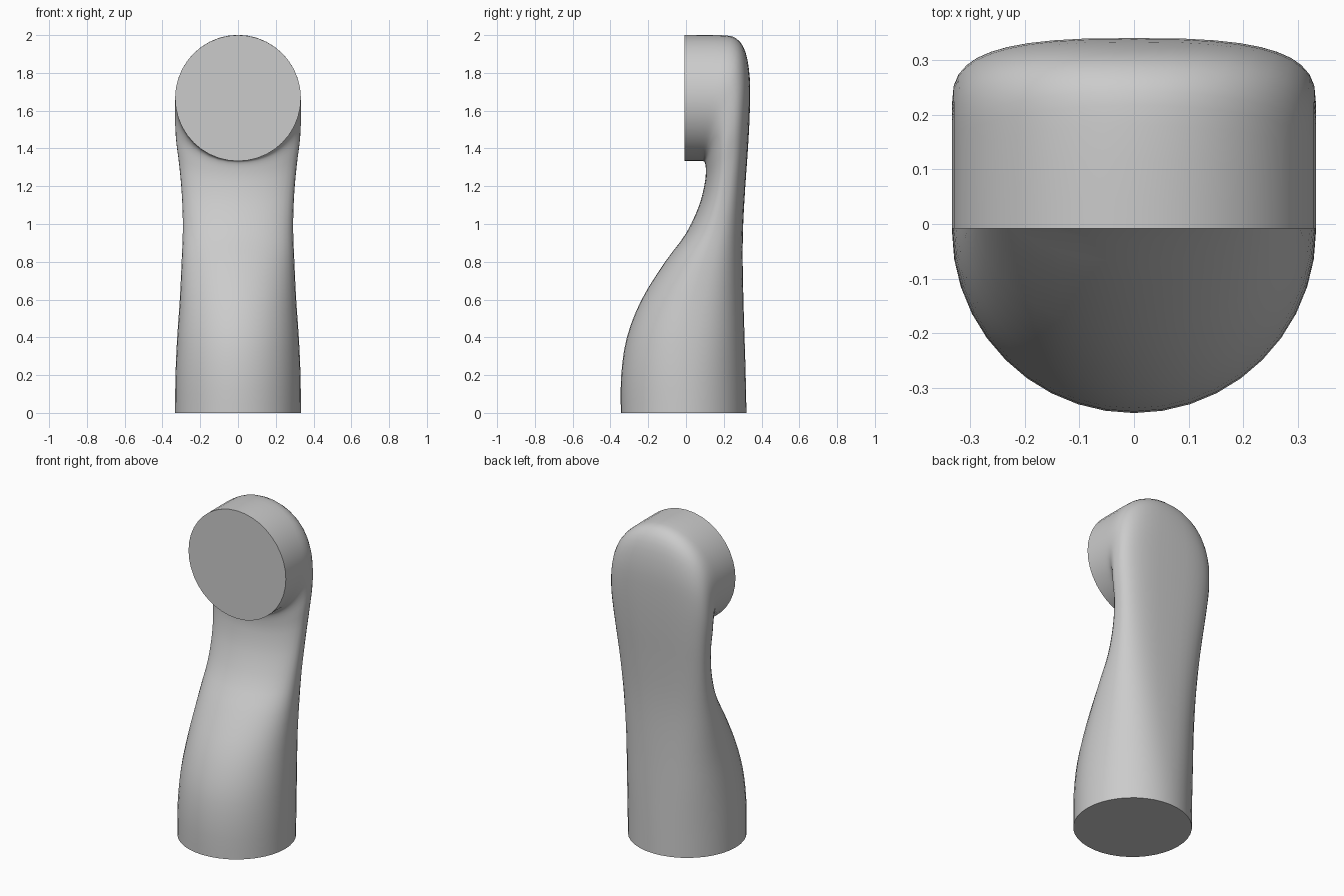
import bpy, bmesh, math

if "Cube" in bpy.data.objects:
    bpy.data.objects.remove(bpy.data.objects["Cube"])

SEGMENTS = 40
STEPS = 3

# Tilting cross-sections: front y, front z, back y, back z, half width, back squareness
RINGS = [
    (-.345, 0, .32, 0, .333, 2.0),
    (-.343, .2, .316, .2, .331, 2.1),
    (-.313, .4, .31, .4, .322, 2.3),
    (-.235, .6, .304, .6, .308, 2.5),
    (-.11, .8, .30, .82, .298, 2.7),
    (0, .95, .303, 1.0, .292, 2.8),
    (.07, 1.1, .314, 1.2, .297, 2.9),
    (.10, 1.22, .328, 1.4, .311, 3.0),
    (.105, 1.29, .338, 1.6, .328, 3.0),
    (.10, 1.325, .338, 1.77, .333, 2.8),
    (.09, 1.333, .315, 1.91, .333, 2.4),
    (.08, 1.333, .265, 1.983, .333, 2.1),
    (.05, 1.333, .18, 2.0, .333, 2.0),
    (-.008, 1.333, -.008, 2.0, .333, 2.0),
]


def smooth_rings(rings, steps):
    """Catmull-Rom interpolation between the key sections."""
    out = []
    for i in range(len(rings) - 1):
        p0, p1 = rings[max(i - 1, 0)], rings[i]
        p2, p3 = rings[i + 1], rings[min(i + 2, len(rings) - 1)]
        for k in range(steps):
            t = k / steps
            out.append([0.5 * (2 * b + (c - a) * t
                               + (2 * a - 5 * b + 4 * c - d) * t * t
                               + (3 * b - a - 3 * c + d) * t ** 3)
                        for a, b, c, d in zip(p0, p1, p2, p3)])
    out.append(rings[-1])
    return out


def ring_verts(bm, ring):
    """Section with an elliptical front half and a squarer back half."""
    fy, fz, by, bz, width, power = ring
    verts = []
    for i in range(SEGMENTS):
        a = 2 * math.pi * i / SEGMENTS
        s, c = math.sin(a), math.cos(a)
        n = power if c > 0 else 2.0
        x = math.copysign(abs(s) ** (2 / n), s) * width
        u = 0.5 + 0.5 * math.copysign(abs(c) ** (2 / n), c)
        verts.append(bm.verts.new((x, fy + (by - fy) * u,
                                   max(0, fz + (bz - fz) * u))))
    return verts


# Bent body: skin the sections and close both flat ends
bm = bmesh.new()
loops = [ring_verts(bm, r) for r in smooth_rings(RINGS, STEPS)]
for lower, upper in zip(loops, loops[1:]):
    for i in range(SEGMENTS):
        j = (i + 1) % SEGMENTS
        bm.faces.new((lower[i], lower[j], upper[j], upper[i]))
bm.faces.new(loops[0])
bm.faces.new(loops[-1])
bmesh.ops.recalc_face_normals(bm, faces=bm.faces)

mesh = bpy.data.meshes.new("bent_body")
bm.to_mesh(mesh)
bm.free()
body = bpy.data.objects.new("bent_body", mesh)
bpy.context.collection.objects.link(body)
bpy.context.view_layer.objects.active = body
body.select_set(True)
bpy.ops.object.shade_smooth_by_angle(angle=math.radians(40))
